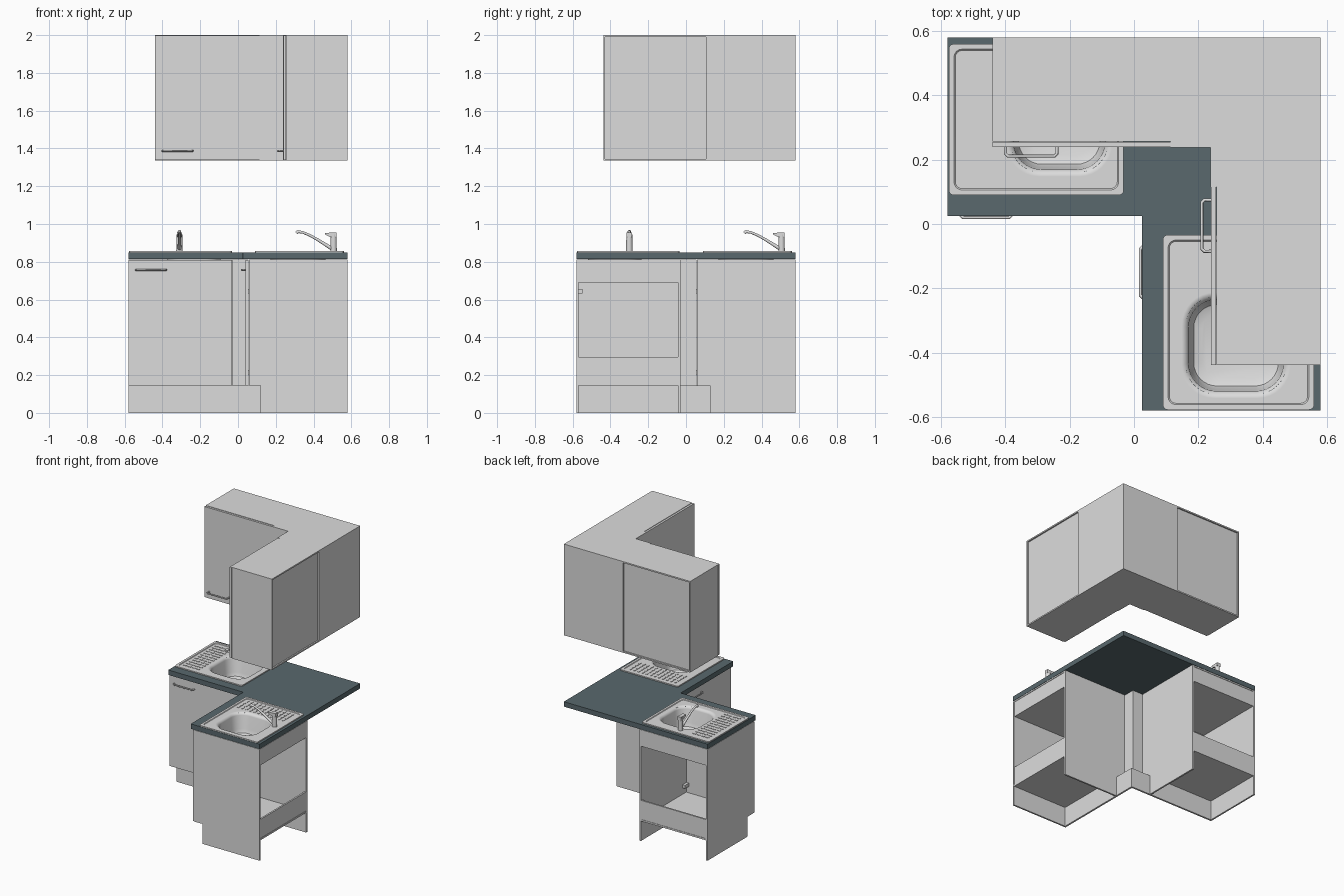
import bpy, bmesh, math
from mathutils import Matrix

if "Cube" in bpy.data.objects:
    bpy.data.objects.remove(bpy.data.objects["Cube"])


def material(name, rgb):
    m = bpy.data.materials.new(name)
    m.use_nodes = True
    m.diffuse_color = (*rgb, 1)
    m.node_tree.nodes["Principled BSDF"].inputs["Base Color"].default_value = (*rgb, 1)
    return m


GREY = material("light grey", (0.72, 0.72, 0.72))
SLATE = material("worktop slate", (0.1, 0.14, 0.155))


def finish(name, bm, mat=GREY, smooth=False):
    mesh = bpy.data.meshes.new(name)
    bm.to_mesh(mesh)
    bm.free()
    mesh.materials.append(mat)
    ob = bpy.data.objects.new(name, mesh)
    bpy.context.collection.objects.link(ob)
    if smooth:
        bpy.ops.object.select_all(action="DESELECT")
        ob.select_set(True)
        bpy.context.view_layer.objects.active = ob
        bpy.ops.object.shade_smooth_by_angle(angle=math.radians(35))
    return ob


def add_block(bm, centre, size):
    bmesh.ops.create_cube(bm, size=1, matrix=Matrix.Translation(centre) @ Matrix.Diagonal((*size, 1)))


def box(name, x, y, z):
    bm = bmesh.new()
    add_block(bm, [(a + b) / 2 for a, b in (x, y, z)], [b - a for a, b in (x, y, z)])
    return finish(name, bm)


def prism(name, points, extrude):
    bm = bmesh.new()
    face = bm.faces.new([bm.verts.new(p) for p in points])
    new = bmesh.ops.extrude_face_region(bm, geom=[face])["geom"]
    bmesh.ops.translate(bm, vec=extrude, verts=[v for v in new if isinstance(v, bmesh.types.BMVert)])
    bmesh.ops.recalc_face_normals(bm, faces=bm.faces)
    return finish(name, bm)


def cylinder(name, centre, r1, r2, depth):
    bm = bmesh.new()
    bmesh.ops.create_cone(bm, cap_ends=True, segments=24, radius1=r1, radius2=r2, depth=depth,
                          matrix=Matrix.Translation(centre))
    return finish(name, bm, smooth=True)


def ring(rect, inset, radius, z, steps=8):
    """Rounded rectangle outline, anticlockwise."""
    x0, x1, y0, y1 = rect
    x0, x1, y0, y1 = x0 + inset, x1 - inset, y0 + inset, y1 - inset
    corners = [(x1, y1, -1, -1), (x0, y1, 1, -1), (x0, y0, 1, 1), (x1, y0, -1, 1)]
    out = []
    for k, (cx, cy, sx, sy) in enumerate(corners):
        for s in range(steps + 1):
            a = math.pi / 2 * (k + s / steps)
            out.append((cx + radius * (sx + math.cos(a)), cy + radius * (sy + math.sin(a)), z))
    return out


def loft(name, rings, mat, closed=False):
    """Skin a stack of outlines; an open stack is capped and smooth."""
    bm = bmesh.new()
    loops = [[bm.verts.new(p) for p in r] for r in rings]
    if closed:
        loops.append(loops[0])
    else:
        bm.faces.new(loops[-1])
    for a, b in zip(loops, loops[1:]):
        for i in range(len(a)):
            j = (i + 1) % len(a)
            bm.faces.new((a[i], a[j], b[j], b[i]))
    return finish(name, bm, mat, not closed)


def tube(name, points, radii):
    curve = bpy.data.curves.new(name, "CURVE")
    curve.dimensions = "3D"
    curve.bevel_depth = 1
    curve.bevel_resolution = 3
    curve.use_fill_caps = True
    line = curve.splines.new("POLY")
    line.points.add(len(points) - 1)
    for p, co, r in zip(line.points, points, radii):
        p.co, p.radius = (*co, 1), r
    line.use_smooth = True
    curve.materials.append(GREY)
    ob = bpy.data.objects.new(name, curve)
    bpy.context.collection.objects.link(ob)
    return ob


def handle(name, x0, x1, y, z, d):
    c = 0.008
    path = [(x0, y, z), (x0, y - d + c, z), (x0 + c, y - d, z),
            (x1 - c, y - d, z), (x1, y - d + c, z), (x1, y, z)]
    return tube(name, path, [0.005] * len(path))


def turn_corner(parts, shift):
    """Repeat a run of parts on the other arm of the corner."""
    m = Matrix.Translation((0, shift, 0)) @ Matrix.Rotation(-math.pi / 2, 4, "Z")
    for ob in parts:
        twin = ob.copy()
        twin.name = "right_" + ob.name
        twin.matrix_world = m @ ob.matrix_world
        bpy.context.collection.objects.link(twin)


# Base unit: notched sides, floor, sink shelf, rear rails, door
T = 0.012
L, R = -0.58, -0.03
base = []
side = [(0.057, 0.145), (0.12, 0.145), (0.12, 0), (0.58, 0), (0.58, 0.812), (0.057, 0.812)]
for name, x in (("outer_side", L), ("inner_side", R - T)):
    base.append(prism("base_" + name, [(x, y, z) for y, z in side], (T, 0, 0)))
inner = (L + T, R - T)
base += [
    box("base_floor", inner, (0.057, 0.58), (0.145, 0.157)),
    box("base_sink_shelf", inner, (0.057, 0.565), (0.69, 0.698)),
    box("base_rear_top_rail", inner, (0.565, 0.577), (0.69, 0.802)),
    box("base_rear_low_rail", inner, (0.565, 0.577), (0.157, 0.295)),
    box("base_top_rail", inner, (0.565, 0.58), (0.802, 0.812)),
    box("base_door", (L, R - 0.003), (0.04, 0.055), (0.145, 0.81)),
    handle("base_handle", -0.54, -0.38, 0.04, 0.757, 0.02),
]
for z in (0.215, 0.645):
    base.append(box("base_hinge", (R - T - 0.02, R - T), (0.055, 0.1), (z - 0.012, z + 0.012)))

# Inset sink with draining board and bowl
tray = (-0.576, -0.032, 0.09, 0.56)
bowl = (-0.393, -0.072, 0.152, 0.483)
TOP = 0.85
rings = [ring(tray, 0, 0.015, TOP), ring(tray, 0, 0.015, TOP + 0.008),
         ring(tray, 0.016, 0.025, TOP + 0.008), ring(tray, 0.02, 0.022, TOP + 0.004),
         ring(tray, 0.022, 0.02, TOP + 0.004)]
for inset, radius, z in ((-0.004, 0.102, 0.004), (0, 0.1, 0.004), (0.007, 0.094, 0.001),
                         (0.014, 0.09, -0.005), (0.018, 0.086, -0.014), (0.024, 0.08, -0.11),
                         (0.034, 0.072, -0.135), (0.06, 0.05, -0.145)):
    rings.append(ring(bowl, inset, radius, TOP + z))
base.append(loft("sink", rings, GREY))

bm = bmesh.new()
for row in range(12):
    for col in range(4):
        add_block(bm, (-0.525 + col * 0.035, 0.14 + row * 0.033, TOP + 0.0045), (0.024, 0.01, 0.005))
base.append(finish("drainer_ribs", bm))
base.append(cylinder("sink_drain", (-0.232, 0.318, TOP - 0.143), 0.03, 0.026, 0.006))

# Mixer tap: body, lever cap, tapering spout
TX = -0.31
base.append(cylinder("tap_body", (TX, 0.506, TOP + 0.05), 0.017, 0.016, 0.09))
lever = [(0.46, 0.945), (0.489, 0.93), (0.522, 0.93), (0.522, 0.955), (0.46, 0.953)]
base.append(prism("tap_lever", [(TX - 0.014, y, z) for y, z in lever], (0.028, 0, 0)))
spout = [(0.5, 0.868), (0.46, 0.893), (0.42, 0.918), (0.38, 0.94), (0.345, 0.955), (0.318, 0.96), (0.31, 0.952)]
base.append(tube("tap_spout", [(TX, y, z) for y, z in spout],
                 [0.011, 0.009, 0.008, 0.007, 0.007, 0.009, 0.009]))
turn_corner(base, -0.61)

# Plinths and filler strips meeting in the inner corner
P, Q = 0.118, 0.131
box("left_plinth", (L, Q), (P, Q), (0, 0.145))
box("right_plinth", (P, Q), (L, P), (0, 0.145))
box("left_filler", (R, 0.055), (0.042, 0.055), (0.145, 0.812))
box("right_filler", (0.042, 0.055), (R, 0.042), (0.145, 0.812))

# Worktop boards, each with an opening for its bowl
EDGE = 0.025
for name, outer, hole in (("left_worktop", (L, EDGE, EDGE, 0.58), (-0.385, -0.08, 0.16, 0.475)),
                          ("right_worktop", (EDGE, 0.58, -0.58, 0.58), (0.16, 0.475, -0.53, -0.225))):
    low = 0.814
    loft(name, [ring(outer, 0, 0.0005, low), ring(outer, 0, 0.0005, TOP),
                ring(hole, 0, 0.095, TOP), ring(hole, 0, 0.095, low)], SLATE, closed=True)

# Wall units: carcass panels, recessed back, door
UL, UR, LOW, HIGH = -0.44, 0.113, 1.335, 2.0
depth = (0.257, 0.58)
B = 0.01
wall = [
    box("wall_outer_side", (UL, UL + B), depth, (LOW, HIGH)),
    box("wall_inner_side", (UR - B, UR), depth, (LOW, HIGH)),
    box("wall_top", (UL + B, UR - B), depth, (HIGH - B, HIGH)),
    box("wall_bottom", (UL + B, UR - B), depth, (LOW, LOW + B)),
    box("wall_back", (UL + B, UR - B), (0.56, 0.57), (LOW + B, HIGH - B)),
    box("wall_door", (UL, UR), (0.24, 0.255), (LOW + 0.003, HIGH - 0.002)),
    handle("wall_handle", -0.4, -0.24, 0.24, 1.387, 0.029),
]
turn_corner(wall, -0.325)

# Corner wall unit joining both arms
a, b, c = UR, 0.238, 0.58
corner = [(a, b), (b, b), (b, a + 0.002), (c, a + 0.002), (c, c), (a, c)]
prism("corner_wall_unit", [(x, y, LOW) for x, y in corner], (0, 0, HIGH - LOW))
